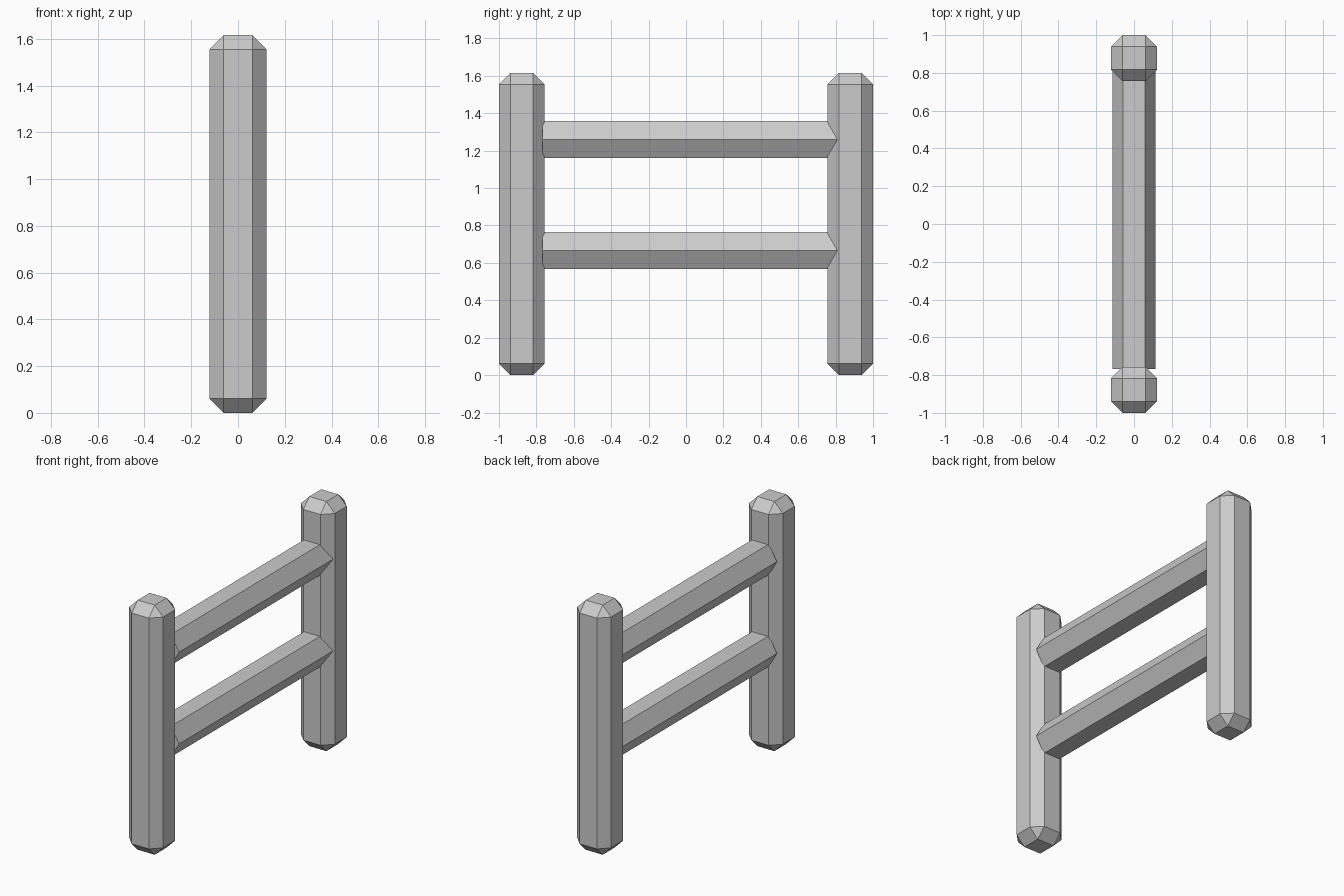
import bpy
from math import pi

if "Cube" in bpy.data.objects:
    bpy.data.objects.remove(bpy.data.objects["Cube"])

POST_W, POST_H, CHAMFER = 0.244, 1.616, 0.061


def add_post(name, y):
    # square timber with every edge chamfered
    bpy.ops.mesh.primitive_cube_add(size=1, location=(0, y, POST_H / 2))
    post = bpy.context.object
    post.name = name
    post.scale = (POST_W, POST_W, POST_H)
    bpy.ops.object.transform_apply(location=False, rotation=False, scale=True)
    bevel = post.modifiers.new("chamfer", 'BEVEL')
    bevel.width = CHAMFER
    bevel.segments = 1
    bpy.ops.object.modifier_apply(modifier="chamfer")


def add_rail(name, z, y0=-0.767, y1=0.84):
    # hexagonal bar along y, with side ridges at mid height
    bpy.ops.mesh.primitive_cylinder_add(
        vertices=6, radius=0.1145, depth=y1 - y0,
        location=(0, (y0 + y1) / 2, z))
    rail = bpy.context.object
    rail.name = name
    # turn the hexagon so its corners point to +-x, then lay it down
    rail.rotation_euler = (0, 0, pi / 2)
    bpy.ops.object.transform_apply(location=False, rotation=True, scale=False)
    rail.rotation_euler = (pi / 2, 0, 0)
    bpy.ops.object.transform_apply(location=False, rotation=True, scale=False)


# end posts
for side, name in ((-1, "front_post"), (1, "back_post")):
    add_post(name, side * (1 - POST_W / 2))

# cross rails
add_rail("lower_rail", 0.666)
add_rail("upper_rail", 1.26)
